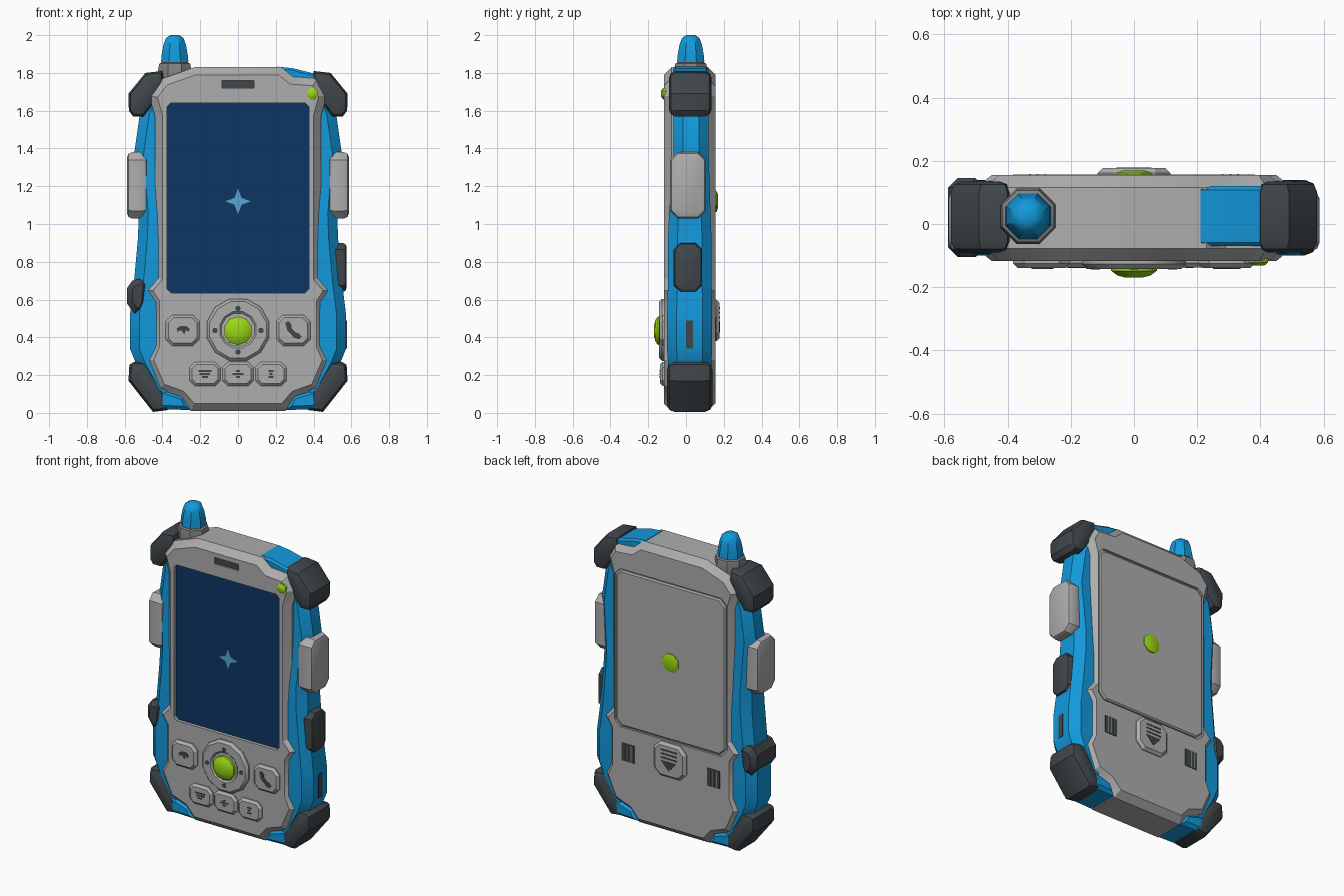
import bpy, bmesh, math

if "Cube" in bpy.data.objects:
    bpy.data.objects.remove(bpy.data.objects["Cube"])

def material(name, rgb):
    m = bpy.data.materials.new(name)
    m.diffuse_color = (*rgb, 1)
    m.use_nodes = True
    m.node_tree.nodes["Principled BSDF"].inputs["Base Color"].default_value = m.diffuse_color
    return m

GREY = material("light_grey", (0.42, 0.42, 0.425))
MID = material("mid_grey", (0.23, 0.23, 0.235))
BLUE = material("bright_blue", (0.006, 0.32, 0.72))
DARK = material("charcoal_rubber", (0.05, 0.062, 0.07))
GREEN = material("lime_green", (0.32, 0.68, 0.007))
NAVY = material("screen_navy", (0.004, 0.036, 0.125))
PALE = material("screen_star_blue", (0.09, 0.38, 0.66))

def finish(bm, name, mat, angle=28):
    bmesh.ops.recalc_face_normals(bm, faces=bm.faces)
    me = bpy.data.meshes.new(name)
    bm.to_mesh(me)
    bm.free()
    me.materials.append(mat)
    ob = bpy.data.objects.new(name, me)
    bpy.context.collection.objects.link(ob)
    smooth(ob, angle)
    return ob

def smooth(ob, angle=28):
    bpy.ops.object.select_all(action='DESELECT')
    bpy.context.view_layer.objects.active = ob
    ob.select_set(True)
    bpy.ops.object.shade_smooth_by_angle(angle=math.radians(angle))

def rings_mesh(name, rings, mat, angle=28):
    """Skin a list of equal-length closed rings and cap both ends."""
    bm = bmesh.new()
    vs = [[bm.verts.new(p) for p in r] for r in rings]
    n = len(vs[0])
    for a, b in zip(vs, vs[1:]):
        for i in range(n):
            j = (i + 1) % n
            bm.faces.new((a[i], a[j], b[j], b[i]))
    bm.faces.new(vs[0])
    bm.faces.new(vs[-1])
    return finish(bm, name, mat, angle)

def prism(name, pts, a, b, mat, bevel=0.0, axis='y', seg=1):
    """Extrude an outline along y or x, chamfering the edges of both ends."""
    bm = bmesh.new()
    put = (lambda p, t: (p[0], t, p[1])) if axis == 'y' else (lambda p, t: (t, p[0], p[1]))
    lo = [bm.verts.new(put(p, a)) for p in pts]
    hi = [bm.verts.new(put(p, b)) for p in pts]
    caps = [bm.faces.new(lo), bm.faces.new(hi)]
    n = len(pts)
    for i in range(n):
        j = (i + 1) % n
        bm.faces.new((lo[i], lo[j], hi[j], hi[i]))
    bmesh.ops.recalc_face_normals(bm, faces=bm.faces)
    if bevel:
        bmesh.ops.bevel(bm, geom=[e for f in caps for e in f.edges], offset=bevel,
                        segments=seg, profile=0.5, affect='EDGES', clamp_overlap=False)
    return finish(bm, name, mat)

def lathe(name, profile, c, mat, n=12, axis='y'):
    """Turn (radius, position) pairs about y or z through point c."""
    rings = []
    for r, t in profile:
        ring = []
        for i in range(n):
            w = 2 * math.pi * (i + 0.5) / n
            u, v = r * math.cos(w), r * math.sin(w)
            ring.append((c[0] + u, t, c[1] + v) if axis == 'y' else (c[0] + u, c[1] + v, t))
        rings.append(ring)
    return rings_mesh(name, rings, mat, 40)

def rect(cx, cz, w, h, c=0.0):
    w, h = w / 2, h / 2
    if not c:
        return [(cx - w, cz - h), (cx + w, cz - h), (cx + w, cz + h), (cx - w, cz + h)]
    q = [(-w + c, -h), (w - c, -h), (w, -h + c), (w, h - c),
         (w - c, h), (-w + c, h), (-w, h - c), (-w, -h + c)]
    return [(cx + x, cz + z) for x, z in q]

def flip(pts, s):
    return [(s * x, z) for x, z in pts]

def cut(ob, pts, a, b):
    cutter = prism("cutter", pts, a, b, GREY)
    m = ob.modifiers.new("cut", 'BOOLEAN')
    m.operation, m.solver, m.object = 'DIFFERENCE', 'EXACT', cutter
    bpy.context.view_layer.objects.active = ob
    bpy.ops.object.modifier_apply(modifier=m.name)
    bpy.data.objects.remove(cutter)

# Grey shell
half = [(0.23, 1.83), (0.29, 1.78), (0.42, 1.77), (0.47, 1.68), (0.44, 1.57), (0.44, 0.72),
        (0.50, 0.65), (0.455, 0.58), (0.455, 0.36), (0.49, 0.28), (0.42, 0.12),
        (0.31, 0.08), (0.25, 0.01)]
left = [half[0], (0.40, 1.77)] + half[3:]
shell = prism("shell", half + flip(left, -1)[::-1], -0.117, 0.155, GREY, 0.04)
cut(shell, rect(0, 1.138, 0.75, 1.005, 0.02), -0.3, -0.09)
cut(shell, rect(0, 1.74, 0.17, 0.042), -0.3, -0.1)
cut(shell, rect(0, 1.12, 0.80, 1.02, 0.04), 0.143, 0.3)
smooth(shell)

# Screen, star and earpiece
prism("screen", rect(0, 1.138, 0.752, 1.007, 0.02), -0.096, -0.088, NAVY)
star = [((0.068 if i % 2 == 0 else 0.026) * math.cos(i * math.pi / 4),
         1.12 + (0.068 if i % 2 == 0 else 0.026) * math.sin(i * math.pi / 4)) for i in range(8)]
prism("screen_star", star, -0.1, -0.095, PALE)
prism("earpiece_slot", rect(0, 1.74, 0.172, 0.044), -0.107, -0.099, DARK)
lathe("status_light", [(0.032, -0.10), (0.032, -0.122), (0.018, -0.132)], (0.395, 1.69), GREEN, 8)

# Blue side rails, lofted upward: height, outer x, front y, back y
sections = [(0.10, 0.45, -0.09, 0.13), (0.26, 0.54, -0.095, 0.135), (0.34, 0.572, -0.1, 0.138),
            (0.52, 0.572, -0.1, 0.138), (0.70, 0.55, -0.095, 0.135), (0.92, 0.53, -0.095, 0.135),
            (1.05, 0.525, -0.09, 0.13), (1.37, 0.55, -0.065, 0.12), (1.58, 0.52, -0.065, 0.12),
            (1.70, 0.47, -0.06, 0.115)]
corner_top = [(0.40, 1.81), (0.49, 1.80), (0.58, 1.69), (0.578, 1.60), (0.555, 1.57),
              (0.50, 1.57), (0.43, 1.66), (0.39, 1.74)]
corner_bottom = [(0.37, 0.015), (0.45, 0.005), (0.58, 0.17), (0.575, 0.255), (0.55, 0.27),
                 (0.49, 0.27), (0.44, 0.20), (0.36, 0.08)]
for s, side in ((1, "right"), (-1, "left")):
    rings = [[(s * 0.38, a, z), (s * (x - 0.05), a, z), (s * x, a + 0.05, z),
              (s * x, b - 0.05, z), (s * (x - 0.05), b, z), (s * 0.38, b, z)]
             for z, x, a, b in sections]
    rings_mesh("side_rail_" + side, rings, BLUE)
    # Rubber corners and blue bottom inserts
    prism("top_corner_" + side, flip(corner_top, s), -0.09, 0.135, DARK, 0.035, seg=2)
    prism("bottom_corner_" + side, flip(corner_bottom, s), -0.1, 0.14, DARK, 0.04, seg=2)
    prism("bottom_insert_" + side,
          flip([(0.25, 0.015), (0.42, 0.02), (0.42, 0.13), (0.29, 0.09)], s),
          -0.098, 0.137, BLUE, 0.02)
    # Side grip pads
    prism("grip_pad_" + side, rect(0.01, 1.205, 0.19, 0.35, 0.04), s * 0.48, s * 0.587,
          GREY, 0.025, 'x', 2)
prism("top_insert", [(0.21, 1.76), (0.21, 1.833), (0.29, 1.825), (0.43, 1.79), (0.43, 1.70)],
      -0.07, 0.12, BLUE, 0.012)
prism("side_key", rect(0.01, 0.77, 0.15, 0.26, 0.035), 0.48, 0.575, DARK, 0.022, 'x', 2)
prism("left_band", [(-0.47, 0.69), (-0.50, 0.715), (-0.56, 0.70), (-0.588, 0.66),
                    (-0.588, 0.58), (-0.55, 0.525), (-0.50, 0.53), (-0.48, 0.58)],
      -0.105, 0.145, DARK, 0.03)
prism("side_slot", rect(0.018, 0.415, 0.036, 0.15), 0.55, 0.576, DARK, 0, 'x')

# Antenna
lathe("antenna_base", [(0.095, 1.70), (0.095, 1.82), (0.088, 1.85), (0.076, 1.855), (0.076, 1.875)],
      (-0.335, 0.025), MID, 8, 'z')
lathe("antenna_tip", [(0.078, 1.86), (0.074, 1.90), (0.064, 1.95), (0.05, 1.985), (0.025, 2.0)],
      (-0.335, 0.025), BLUE, 8, 'z')

# Direction ring and joystick
lathe("direction_ring", [(0.17, -0.10), (0.17, -0.127), (0.155, -0.142), (0.10, -0.142),
                         (0.09, -0.132), (0.02, -0.132)], (0, 0.44), GREY, 12)
lathe("joystick", [(0.076, -0.12), (0.076, -0.148), (0.055, -0.163), (0.025, -0.17)],
      (0, 0.435), GREEN, 10)
for i in range(4):
    w = i * math.pi / 2
    prism("direction_mark", rect(0.122 * math.cos(w), 0.437 + 0.115 * math.sin(w), 0.028, 0.026, 0.007),
          -0.1435, -0.138, DARK)

# Front keys with their marks
for s, side in ((1, "right"), (-1, "left")):
    prism("call_key_" + side, rect(s * 0.293, 0.437, 0.18, 0.165, 0.035), -0.10, -0.14, GREY, 0.015)
prism("handset_mark", [(0.25, 0.475), (0.265, 0.487), (0.283, 0.468), (0.283, 0.45), (0.305, 0.425),
                       (0.32, 0.422), (0.337, 0.405), (0.322, 0.39), (0.298, 0.397), (0.262, 0.435)],
      -0.142, -0.136, DARK)
prism("hangup_mark", [(-0.325, 0.447), (-0.305, 0.46), (-0.275, 0.46), (-0.255, 0.447), (-0.26, 0.43),
                      (-0.275, 0.437), (-0.285, 0.415), (-0.30, 0.437), (-0.322, 0.43)],
      -0.142, -0.136, DARK)
for i in (-1, 0, 1):
    prism("lower_key", rect(i * 0.175, 0.206, 0.166, 0.128, 0.03), -0.10, -0.138, GREY, 0.014)
    for k, w in enumerate(((0.07, 0.055, 0.03), (0.022, 0.06, 0.022), (0.028, 0.016, 0.028))[i + 1]):
        prism("lower_key_mark", rect(i * 0.175, 0.222 - 0.016 * k, w, 0.009), -0.14, -0.134, DARK)

# Back cover, badge, latch and vents
prism("back_cover", rect(0, 1.12, 0.78, 1.0, 0.04), 0.135, 0.157, GREY, 0.008)
lathe("back_badge", [(0.062, 0.15), (0.06, 0.162), (0.035, 0.17)], (0, 1.12), GREEN, 8)
prism("back_latch", rect(0, 0.49, 0.23, 0.22, 0.045), 0.14, 0.177, GREY, 0.016)
prism("latch_arrow", [(-0.055, 0.485), (0.055, 0.485), (0, 0.425)], 0.174, 0.179, DARK)
for z in (0.505, 0.53, 0.555):
    prism("latch_ridge", rect(0, z, 0.11, 0.009), 0.174, 0.179, DARK)
for s in (-1, 1):
    prism("vent", rect(s * 0.305, 0.455, 0.09, 0.115), 0.15, 0.157, DARK)
    for k in (-1, 0, 1):
        prism("vent_rib", rect(s * 0.305 + k * 0.024, 0.455, 0.006, 0.105), 0.152, 0.159, MID)
